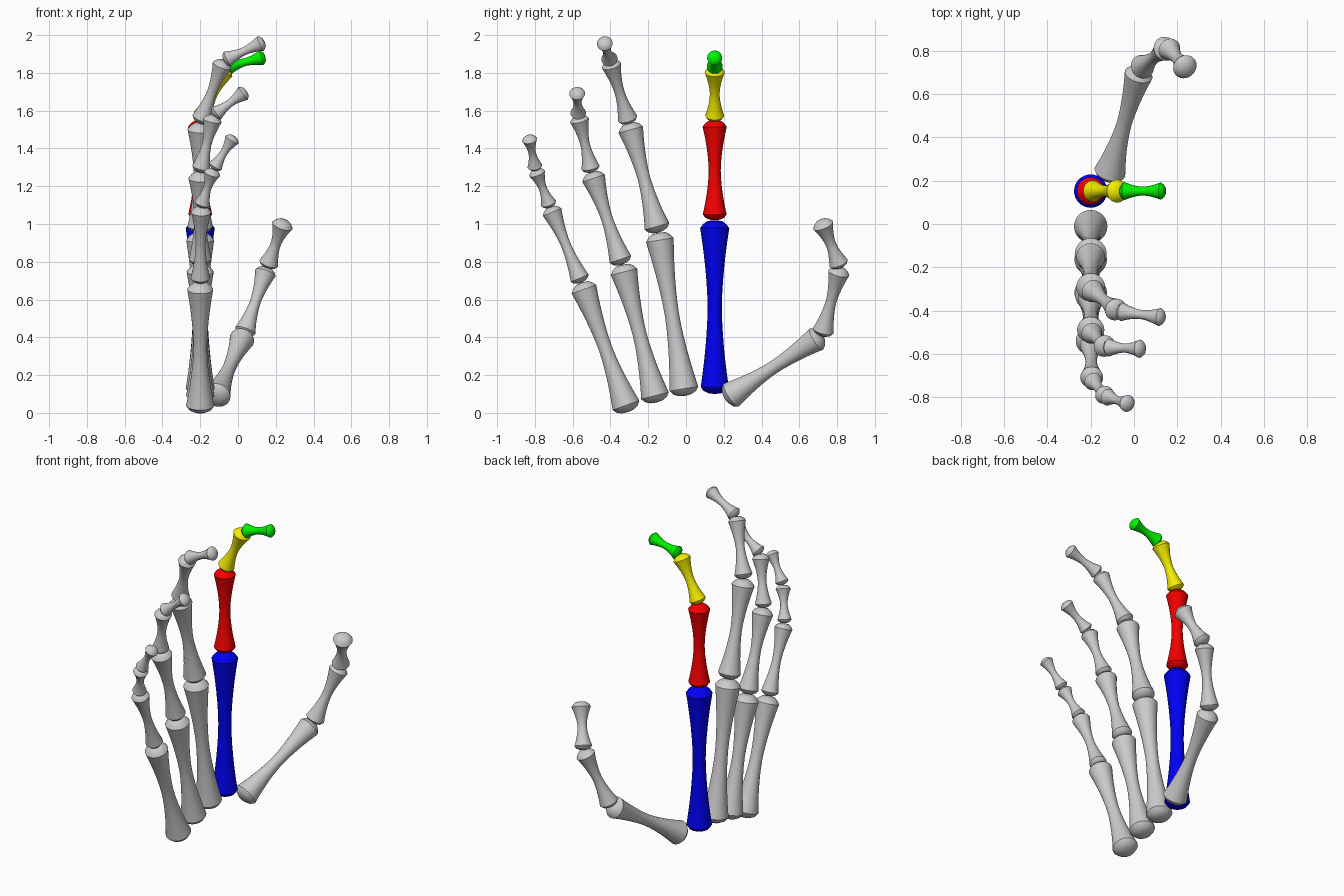
import bpy, bmesh, math
from mathutils import Vector

if "Cube" in bpy.data.objects:
    bpy.data.objects.remove(bpy.data.objects["Cube"])

SIDES = 32


def material(name, rgb):
    m = bpy.data.materials.new(name)
    m.diffuse_color = (*rgb, 1)
    m.use_nodes = True
    m.node_tree.nodes["Principled BSDF"].inputs["Base Color"].default_value = m.diffuse_color
    return m


def bone(name, a, b, ra, rb, mat=None):
    """Waisted, turned bone from joint a to joint b with domed ends."""
    a, b = Vector(a), Vector(b)
    axis = b - a
    length = axis.length
    ha, hb = ra * 0.5, rb * 0.55
    waist = 0.5 * (ra + rb) * 0.5
    # lower dome, hourglass shaft, upper dome as (radius, height)
    prof = [(0.45 * ra, 0.1 * ha), (0.8 * ra, 0.45 * ha)]
    for i in range(13):
        s = i / 6 - 1
        end = ra if s < 0 else rb
        prof.append((waist + (end - waist) * abs(s) ** 1.7,
                     ha + (length - ha - hb) * i / 12))
    prof += [(0.8 * rb, length - 0.5 * hb), (0.5 * rb, length - 0.1 * hb)]

    bm = bmesh.new()
    rings = [[bm.verts.new((r * math.cos(2 * math.pi * k / SIDES),
                            r * math.sin(2 * math.pi * k / SIDES), z))
              for k in range(SIDES)] for r, z in prof]
    for lo, hi in zip(rings, rings[1:]):
        for k in range(SIDES):
            n = (k + 1) % SIDES
            bm.faces.new((lo[k], lo[n], hi[n], hi[k]))
    for ring, z in ((rings[0], 0), (rings[-1], length)):
        tip = bm.verts.new((0, 0, z))
        for k in range(SIDES):
            bm.faces.new((ring[k], ring[(k + 1) % SIDES], tip))
    bmesh.ops.recalc_face_normals(bm, faces=bm.faces)
    me = bpy.data.meshes.new(name)
    bm.to_mesh(me)
    bm.free()
    ob = bpy.data.objects.new(name, me)
    bpy.context.collection.objects.link(ob)
    ob.location = a
    ob.rotation_euler = axis.to_track_quat('Z', 'Y').to_euler()
    if mat:
        me.materials.append(mat)
    bpy.ops.object.select_all(action='DESELECT')
    ob.select_set(True)
    bpy.context.view_layer.objects.active = ob
    bpy.ops.object.shade_smooth_by_angle(angle=math.radians(35))


# joints from wrist to fingertip, then (start, end) radius of each bone
FINGERS = {
    "thumb": ([(-.12, .21, .075), (.03, .72, .41), (.155, .817, .77), (.245, .715, 1.02)],
              [(.073, .066), (.056, .057), (.052, .057)]),
    "index": ([(-.2, .152, .10), (-.2, .152, 1.02), (-.2, .152, 1.55), (-.065, .152, 1.83), (.145, .152, 1.885)],
              [(.074, .077), (.063, .064), (.05, .053), (.042, .04)]),
    "middle": ([(-.2, -.005, .09), (-.2, -.145, .955), (-.2, -.302, 1.535), (-.075, -.403, 1.865), (.14, -.433, 1.965)],
               [(.077, .074), (.067, .067), (.053, .052), (.043, .042)]),
    "ring": ([(-.2, -.155, .055), (-.2, -.338, .785), (-.2, -.5, 1.275), (-.13, -.57, 1.575), (.045, -.577, 1.705)],
             [(.075, .072), (.06, .063), (.049, .051), (.041, .042)]),
    "little": ([(-.2, -.305, .005), (-.2, -.553, .69), (-.195, -.72, 1.09), (-.13, -.797, 1.29), (-.02, -.832, 1.465)],
               [(.075, .069), (.051, .053), (.042, .044), (.039, .04)]),
}
SEGMENTS = ["metacarpal", "proximal_phalanx", "middle_phalanx", "distal_phalanx"]
COLOURS = [material("blue", (0, 0, .9)), material("red", (.9, 0, 0)),
           material("yellow", (.9, .85, 0)), material("green", (0, .9, 0))]

for finger, (joints, radii) in FINGERS.items():
    names = SEGMENTS if len(radii) == 4 else [SEGMENTS[0], SEGMENTS[1], SEGMENTS[3]]
    for i, (ra, rb) in enumerate(radii):
        bone(f"{finger}_{names[i]}", joints[i], joints[i + 1], ra, rb,
             COLOURS[i] if finger == "index" else None)
